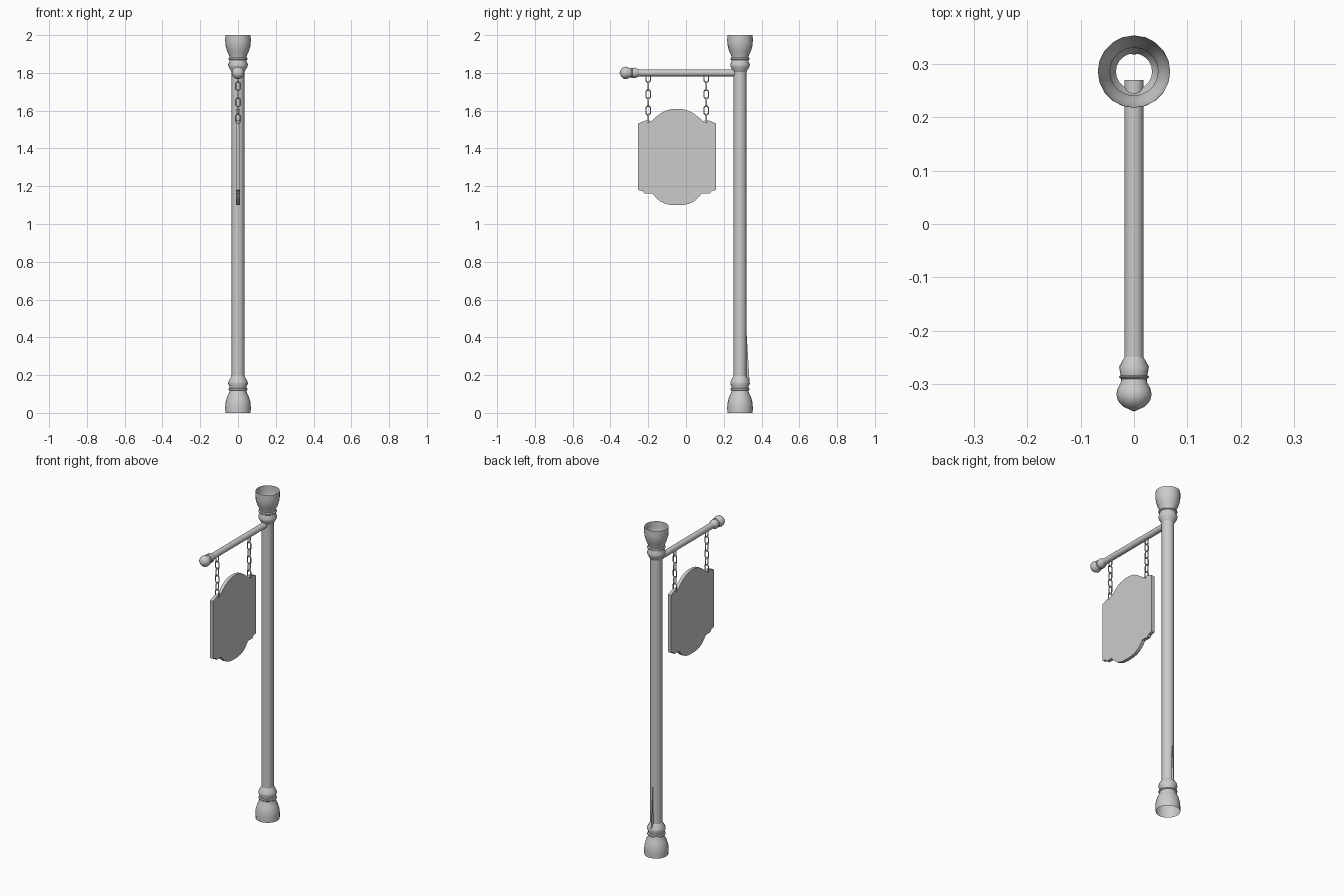
import bpy, bmesh, math
from mathutils import Vector, Matrix

if "Cube" in bpy.data.objects:
    bpy.data.objects.remove(bpy.data.objects["Cube"])

POST_Y = 0.286
ARM_Z = 1.8
BOARD_Y = -0.047

grey = bpy.data.materials.new("plain grey")
grey.use_nodes = True
grey.diffuse_color = (0.6, 0.6, 0.6, 1)
grey.node_tree.nodes["Principled BSDF"].inputs["Base Color"].default_value = (0.6, 0.6, 0.6, 1)


def finish(name, bm, angle=40):
    """Turn a bmesh into a shaded object."""
    mesh = bpy.data.meshes.new(name)
    bm.to_mesh(mesh)
    bm.free()
    mesh.materials.append(grey)
    obj = bpy.data.objects.new(name, mesh)
    bpy.context.collection.objects.link(obj)
    bpy.ops.object.select_all(action='DESELECT')
    obj.select_set(True)
    bpy.context.view_layer.objects.active = obj
    bpy.ops.object.shade_smooth_by_angle(angle=math.radians(angle))
    return obj


def lathe(name, profile, matrix, sides=20):
    """Revolve (radius, height) pairs about z, leaving open ends."""
    bm = bmesh.new()
    rings = []
    for r, h in profile:
        rings.append([bm.verts.new(matrix @ Vector((r * math.cos(a), r * math.sin(a), h)))
                      for a in (math.tau * i / sides for i in range(sides))])
    for low, high in zip(rings, rings[1:]):
        for i in range(sides):
            j = (i + 1) % sides
            bm.faces.new((low[i], low[j], high[j], high[i]))
    bmesh.ops.remove_doubles(bm, verts=bm.verts, dist=1e-5)
    return finish(name, bm)


# Hollow post with the same turned fitting at both ends
post_at = Matrix.Translation((0, POST_Y, 0))
fitting = [(0.067, 0), (0.068, 0.03), (0.066, 0.055), (0.058, 0.085), (0.047, 0.107),
           (0.045, 0.118), (0.051, 0.122), (0.051, 0.128), (0.045, 0.132),
           (0.046, 0.142), (0.052, 0.155), (0.05, 0.168), (0.034, 0.195)]
lathe("post", [(0.034, 0.19), (0.034, 1.81)], post_at)
lathe("post_base", fitting, post_at)
lathe("post_cap", [(r, 2 - h) for r, h in reversed(fitting)], post_at)

# Horizontal arm and its end knob, revolved along -y
arm_at = Matrix.Translation((0, 0, ARM_Z)) @ Matrix.Rotation(math.pi / 2, 4, 'X')
lathe("arm", [(0, -0.27), (0.018, -0.27), (0.018, 0.255)], arm_at)
lathe("arm_knob", [(0.018, 0.25), (0.028, 0.268), (0.025, 0.284), (0.028, 0.286),
                   (0.028, 0.288), (0.024, 0.291), (0.025, 0.298), (0.031, 0.309),
                   (0.033, 0.32), (0.03, 0.332), (0.02, 0.343), (0, 0.352)], arm_at)

# Thin tapering fin low on the back of the post
bm = bmesh.new()
fin = [bm.verts.new(p) for p in ((-0.004, 0.318, 0.17), (0.004, 0.318, 0.17),
                                 (0, 0.336, 0.17), (0, 0.318, 0.47))]
for f in ((0, 2, 1), (0, 1, 3), (1, 2, 3), (2, 0, 3)):
    bm.faces.new([fin[i] for i in f])
finish("back_fin", bm)

# Hanging sign board: half outline mirrored, then given thickness
half = [(0.207, 1.18), (0.207, 1.532), (0.167, 1.548), (0.135, 1.546), (0.112, 1.567),
        (0.085, 1.587), (0.058, 1.601), (0.03, 1.608), (0, 1.61)]
lower = [(0, 1.1), (0.035, 1.101), (0.062, 1.107), (0.085, 1.117), (0.108, 1.135),
         (0.13, 1.161), (0.172, 1.161), (0.182, 1.174)]
right = lower + half
outline = right + [(-y, z) for y, z in reversed(right[1:-1])]
bm = bmesh.new()
face = bm.faces.new([bm.verts.new((-0.01, BOARD_Y + y, z)) for y, z in outline])
grown = bmesh.ops.extrude_face_region(bm, geom=[face])["geom"]
bmesh.ops.translate(bm, vec=(0.02, 0, 0),
                    verts=[v for v in grown if isinstance(v, bmesh.types.BMVert)])
bmesh.ops.recalc_face_normals(bm, faces=bm.faces)
finish("sign_board", bm, 30)


def add_link(bm, centre, along_x, wire=0.0035, width=0.012, straight=0.011):
    """Add one stadium-shaped chain link standing upright."""
    steps, sides = 12, 6
    rings = []
    for i in range(steps):
        a = math.tau * (i + 0.5) / steps
        out = Vector((math.cos(a), 0, math.sin(a)))
        mid = out * width + Vector((0, 0, math.copysign(straight, out.z)))
        ring = []
        for k in range(sides):
            b = math.tau * k / sides
            p = mid + out * wire * math.cos(b) + Vector((0, wire * math.sin(b), 0))
            if not along_x:
                p = Vector((-p.y, p.x, p.z))
            ring.append(bm.verts.new(centre + p))
        rings.append(ring)
    for i in range(steps):
        r, s = rings[i], rings[(i + 1) % steps]
        for k in range(sides):
            m = (k + 1) % sides
            bm.faces.new((r[k], r[m], s[m], s[k]))


# Two chains of links turned alternately
for name, y in (("front_chain", -0.2), ("back_chain", 0.107)):
    bm = bmesh.new()
    for n in range(6):
        add_link(bm, Vector((0, y, 1.773 - 0.043 * n)), n % 2 == 1)
    bmesh.ops.recalc_face_normals(bm, faces=bm.faces)
    finish(name, bm, 60)
